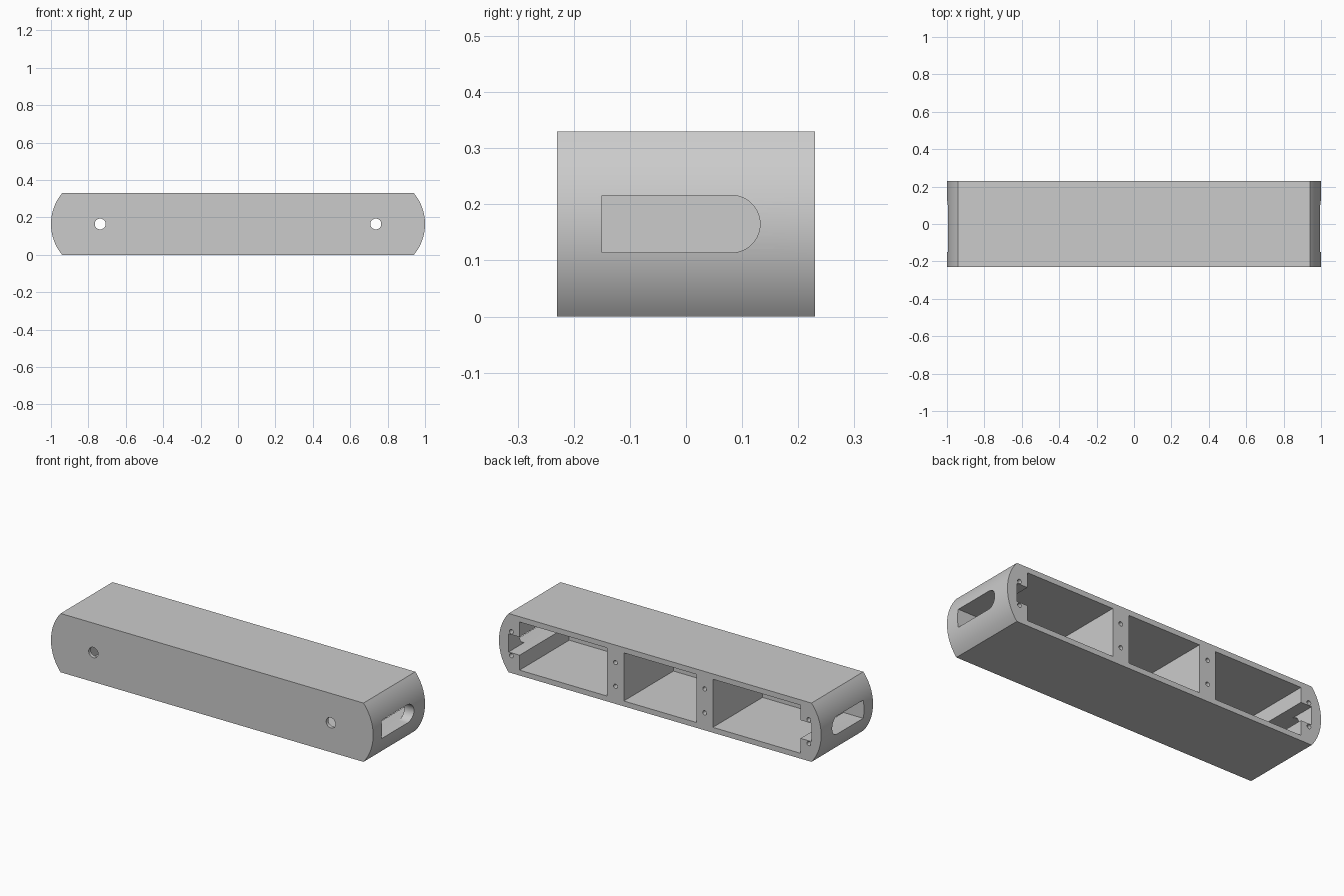
import bpy
import bmesh
from math import asin, cos, sin, pi, radians
from mathutils import Vector

if "Cube" in bpy.data.objects:
    bpy.data.objects.remove(bpy.data.objects["Cube"], do_unlink=True)

HALF_L, HALF_D, H = 1.0, 0.23, 0.33
SHOULDER = 0.94                 # where the bowed ends begin
MID = H / 2

grey = bpy.data.materials.new("light grey")
grey.use_nodes = True
grey.diffuse_color = (0.6, 0.6, 0.6, 1)
grey.node_tree.nodes["Principled BSDF"].inputs["Base Color"].default_value = (0.6, 0.6, 0.6, 1)


def prism(name, outline, axis, start, end):
    """Extrude a 2D outline along x or y."""
    def place(p, d):
        return Vector((d, p[0], p[1]) if axis == "x" else (p[0], d, p[1]))
    bm = bmesh.new()
    face = bm.faces.new([bm.verts.new(place(p, start)) for p in outline])
    grown = bmesh.ops.extrude_face_region(bm, geom=[face])["geom"]
    bmesh.ops.translate(bm, verts=[v for v in grown if isinstance(v, bmesh.types.BMVert)],
                        vec=place((0, 0), end - start))
    bmesh.ops.recalc_face_normals(bm, faces=bm.faces)
    mesh = bpy.data.meshes.new(name)
    bm.to_mesh(mesh)
    bm.free()
    mesh.materials.append(grey)
    obj = bpy.data.objects.new(name, mesh)
    bpy.context.collection.objects.link(obj)
    return obj


def arc(cx, cz, r, a0, a1, n):
    return [(cx + r * cos(a0 + (a1 - a0) * i / n), cz + r * sin(a0 + (a1 - a0) * i / n))
            for i in range(n + 1)]


def rect(a0, a1, b0, b1):
    return [(a0, b0), (a1, b0), (a1, b1), (a0, b1)]


def circle(cx, cz, r):
    return arc(cx, cz, r, 0, 2 * pi, 32)[:-1]


# Housing: long bar with bowed ends
bow = HALF_L - SHOULDER
radius = (MID ** 2 + bow ** 2) / (2 * bow)
sweep = asin(MID / radius)
right_end = arc(HALF_L - radius, MID, radius, -sweep, sweep, 32)
housing = prism("housing", right_end + [(-x, H - z) for x, z in right_end], "y", -HALF_D, HALF_D)

# Three pockets open at the back
WALL, FLOOR, OPEN = 0.03, -0.21, 0.3
cutters = [prism("pocket_cutter", rect(a, b, WALL, H - WALL), "y", FLOOR, OPEN)
           for a, b in ((-0.872, -0.328), (-0.225, 0.225), (0.328, 0.872))]

# Cable slot outline: square at the front, round at the back
SLOT_R, SLOT_Y = 0.051, -0.15
slot = ([(SLOT_Y, MID - SLOT_R)]
        + arc(0.132 - SLOT_R, MID, SLOT_R, -pi / 2, pi / 2, 24)
        + [(SLOT_Y, MID + SLOT_R)])

for s in (-1, 1):
    # Notch inside the end wall, open at the back
    x0, x1 = sorted((s * 0.84, s * SHOULDER))
    cutters.append(prism("notch_cutter", rect(x0, x1, MID - SLOT_R, MID + SLOT_R),
                         "y", SLOT_Y, OPEN))
    # Slot through the outer skin
    cutters.append(prism("slot_cutter", slot, "x", s * 0.9, s * 1.1))
    # Mounting hole through the front wall
    cutters.append(prism("mounting_hole_cutter", circle(s * 0.737, MID, 0.029), "y", -0.3, -0.15))
    # Screw holes in dividers and end walls
    for x in (0.277, 0.923):
        for dz in (-0.067, 0.067):
            cutters.append(prism("screw_hole_cutter", circle(s * x, MID + dz, 0.012),
                                 "y", 0.1, OPEN))

# Carve the housing, then drop the cutters
bpy.context.view_layer.objects.active = housing
for cutter in cutters:
    mod = housing.modifiers.new("cut", "BOOLEAN")
    mod.operation = "DIFFERENCE"
    mod.solver = "EXACT"
    mod.object = cutter
    bpy.ops.object.modifier_apply(modifier=mod.name)
    bpy.data.objects.remove(cutter, do_unlink=True)

for obj in bpy.context.selected_objects:
    obj.select_set(False)
housing.select_set(True)
bpy.ops.object.shade_smooth_by_angle(angle=radians(30))
